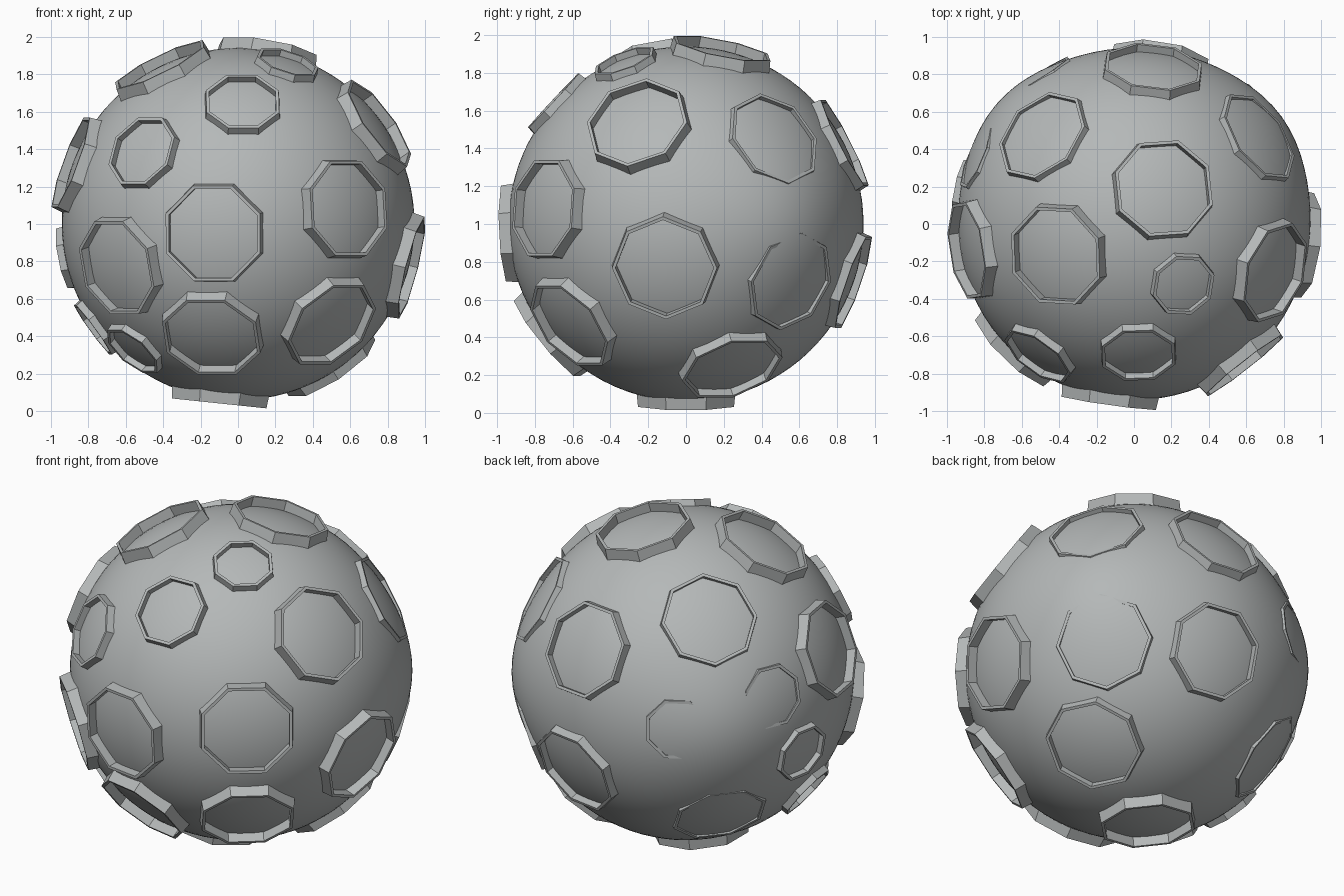
import bpy
import bmesh
from math import radians, cos, sin, pi, exp
from mathutils import Vector

default_cube = bpy.data.objects.get("Cube")
if default_cube:
    bpy.data.objects.remove(default_cube, do_unlink=True)

CENTER = Vector((0, 0, 1))
BODY_RADIUS = 0.94
SIDES = 8

stone = bpy.data.materials.new("stone_grey")
stone.use_nodes = True
colour = (0.46, 0.48, 0.48, 1)
stone.diffuse_color = colour
stone.node_tree.nodes["Principled BSDF"].inputs["Base Color"].default_value = colour


def direction(azimuth, elevation):
    a, e = radians(azimuth), radians(elevation)
    return Vector((cos(a) * cos(e), sin(a) * cos(e), sin(e)))


def add_object(name, bm):
    mesh = bpy.data.meshes.new(name)
    bmesh.ops.recalc_face_normals(bm, faces=bm.faces)
    bm.to_mesh(mesh)
    bm.free()
    mesh.materials.append(stone)
    obj = bpy.data.objects.new(name, mesh)
    obj.location = CENTER
    bpy.context.collection.objects.link(obj)
    return obj


def make_body():
    """Smooth ball with two gentle swellings towards the back corners."""
    bm = bmesh.new()
    bmesh.ops.create_icosphere(bm, subdivisions=5, radius=BODY_RADIUS)
    swellings = [direction(36, 2), direction(138, 2)]
    for v in bm.verts:
        n = v.co.normalized()
        lift = sum(exp(-(n.angle(s) / 0.38) ** 2) for s in swellings)
        v.co = n * (BODY_RADIUS + 0.035 * lift)
    for f in bm.faces:
        f.smooth = True
    return add_object("body", bm)


def make_rim(name, azimuth, elevation, radius, height, spin=0.0):
    """Thin eight-sided crater wall standing on the body."""
    normal = direction(azimuth, elevation)
    turn = normal.to_track_quat('Z', 'Y')
    wall = 0.018
    # Wall section: outer foot, outer lip, inner lip, inner foot
    section = [(radius + 0.012, height - 0.11), (radius, height),
               (radius - wall, height), (radius - wall, height - 0.11)]
    bm = bmesh.new()
    loops = []
    for i in range(SIDES):
        a = 2 * pi * (i + 0.5) / SIDES + spin
        loops.append([bm.verts.new(turn @ Vector((r * cos(a), r * sin(a), h)))
                      for r, h in section])
    for i, here in enumerate(loops):
        there = loops[(i + 1) % SIDES]
        for j in range(4):
            k = (j + 1) % 4
            bm.faces.new((here[j], there[j], there[k], here[k]))
    return add_object(name, bm)


make_body()

# Crater groups: name, radius, lip height, (azimuth, elevation) in degrees
POINT_UP = pi / SIDES
groups = [
    ("large_crater", 0.275, 0.963, 0.0,
     [(-98, -3), (-134, -14), (-101, -39), (-51, -34), (-52, 5),
      (50, 75), (-171, 20), (180, -84)]),
    ("side_crater", 0.28, 0.963, POINT_UP,
     [(-19, 34), (-7, -14), (-158, 62)]),
    ("back_crater", 0.275, 0.95, 0.0, [(83, 27), (81, -19), (26, -54)]),
    ("sunken_crater", 0.272, 0.935, POINT_UP,
     [(136, 43), (35, 29), (39, -19)]),
    ("buried_crater", 0.27, 0.918, 0.0, [(140, -37)]),
    ("medium_crater", 0.21, 0.96, 0.0, [(-88, 43), (-126, 24)]),
    ("small_crater", 0.175, 0.963, 0.0,
     [(-51, 64), (-146, -45), (-174, -36), (169, -11)]),
    ("sunken_small_crater", 0.185, 0.944, 0.0, [(122, 5), (157, 13)]),
]
for name, radius, height, spin, places in groups:
    for n, (azimuth, elevation) in enumerate(places, 1):
        make_rim(f"{name}_{n}", azimuth, elevation, radius, height, spin)
